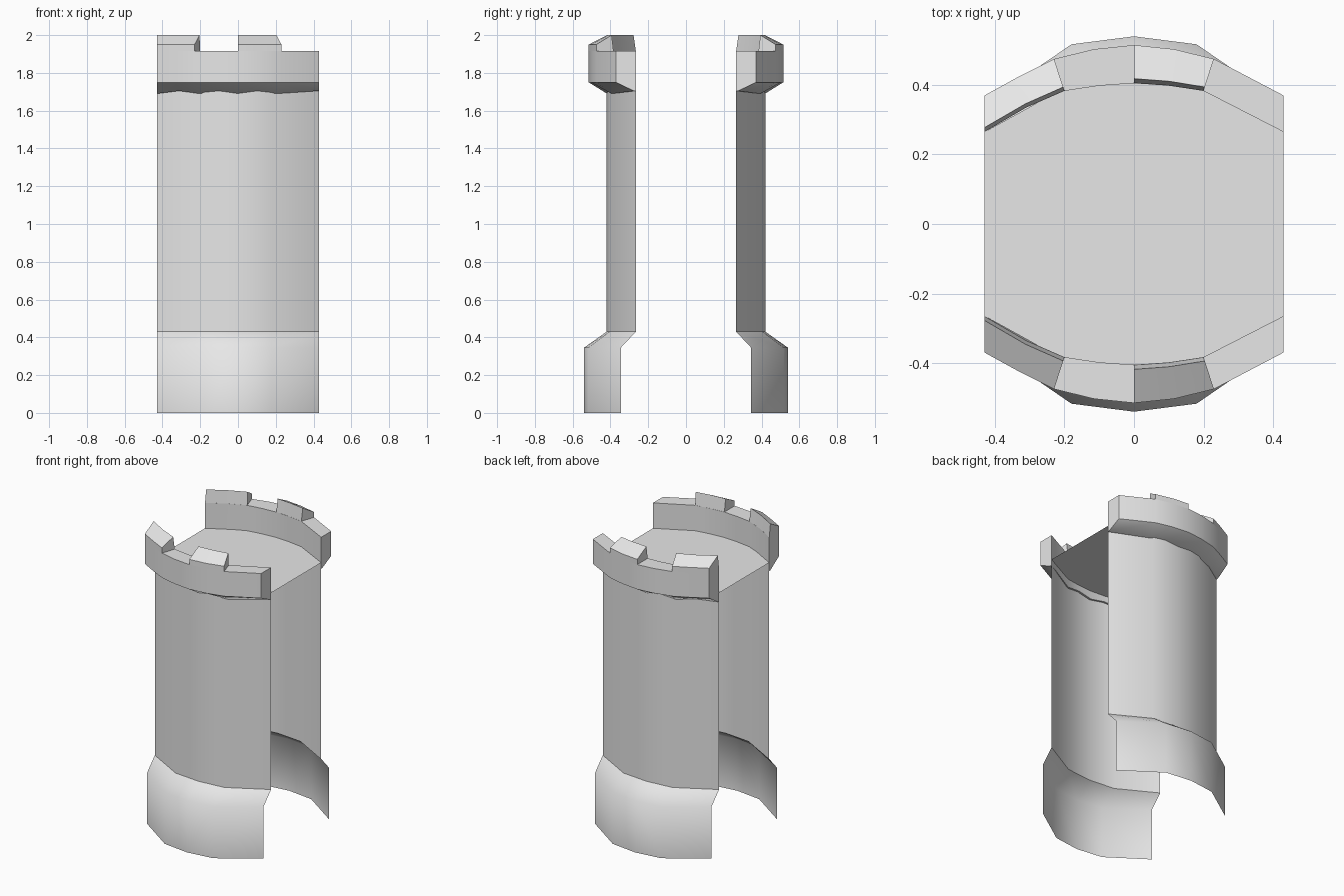
import bpy
import bmesh
import math

if "Cube" in bpy.data.objects:
    bpy.data.objects.remove(bpy.data.objects["Cube"], do_unlink=True)

stone = bpy.data.materials.new("grey_stone")
stone.use_nodes = True
colour = (0.8, 0.8, 0.8, 1)
stone.diffuse_color = colour
stone.node_tree.nodes["Principled BSDF"].inputs["Base Color"].default_value = colour


def finish(bm, name, angle):
    mesh = bpy.data.meshes.new(name)
    bm.to_mesh(mesh)
    bm.free()
    obj = bpy.data.objects.new(name, mesh)
    bpy.context.collection.objects.link(obj)
    mesh.materials.append(stone)
    bpy.ops.object.select_all(action='DESELECT')
    obj.select_set(True)
    bpy.context.view_layer.objects.active = obj
    bpy.ops.object.shade_smooth_by_angle(angle=math.radians(angle))
    return obj


def loft(bm, rings, closed):
    """Join rows of points with quads; closed rows also get end caps."""
    rows = [[bm.verts.new(p) for p in ring] for ring in rings]
    n = len(rows[0])
    for a, b in zip(rows, rows[1:]):
        for i in range(n if closed else n - 1):
            j = (i + 1) % n
            bm.faces.new((a[i], a[j], b[j], b[i]))
    if closed:
        bm.faces.new(rows[0])
        bm.faces.new(rows[-1])


def sheet(name, rows, side):
    """Open curved sheet facing away from the tower's middle."""
    bm = bmesh.new()
    loft(bm, [[(x, side * y, z) for x, y in pts] for pts, z in rows], False)
    bm.normal_update()
    flip = [f for f in bm.faces if f.normal.y * side < 0]
    bmesh.ops.reverse_faces(bm, faces=flip)
    return finish(bm, name, 75)


def block(name, stations, section, side):
    """Solid swept along stations; section gives (depth 0-1, z) corners."""
    bm = bmesh.new()
    rings = []
    for i, (ix, iy, ox, oy) in enumerate(stations):
        rings.append([(ix + (ox - ix) * d, side * (iy + (oy - iy) * d), z)
                      for d, z in section(i)])
    loft(bm, rings, True)
    bmesh.ops.recalc_face_normals(bm, faces=bm.faces)
    return finish(bm, name, 50)


def arc(end, mid, centre):
    return [(-0.43, end), (-0.18, mid), (0, centre), (0.18, mid), (0.43, end)]


wall_arc = arc(0.265, 0.403, 0.42)
base_arc = arc(0.345, 0.517, 0.54)
FLOOR = 1.745

# Parapet stations: inner x, inner y, outer x, outer y
stations = [(-0.43, 0.265, -0.43, 0.37), (-0.31, 0.335, -0.33, 0.425),
            (-0.2, 0.383, -0.23, 0.475), (-0.1, 0.398, -0.115, 0.503),
            (0, 0.405, 0, 0.515), (0.1, 0.398, 0.115, 0.503),
            (0.2, 0.383, 0.23, 0.475), (0.43, 0.265, 0.43, 0.37)]


def body_section(i):
    # Slightly uneven, weathered lower lip
    lip = 1.69 + 0.015 * (i % 2)
    return [(0, lip), (0, 1.915), (1, 1.915), (1, 1.75), (0.12, lip)]


def merlon_section(i):
    return [(0, 1.91), (0.12, 2.0), (1, 1.95), (1, 1.91)]


for label, side in (("front", -1), ("back", 1)):
    sheet(label + "_wall", [(wall_arc, 0.43), (wall_arc, FLOOR)], side)
    sheet(label + "_flared_base",
          [(base_arc, 0), (base_arc, 0.345), (wall_arc, 0.43)], side)
    block(label + "_parapet", stations, body_section, side)
    block(label + "_right_merlon", stations[:3], merlon_section, side)
    block(label + "_middle_merlon", stations[4:7], merlon_section, side)

# Walkway floor spanning both walls
bm = bmesh.new()
outline = [(x, -y) for x, y in wall_arc] + [(x, y) for x, y in reversed(wall_arc)]
bm.faces.new([bm.verts.new((x, y, FLOOR)) for x, y in outline])
finish(bm, "walkway_floor", 30)
